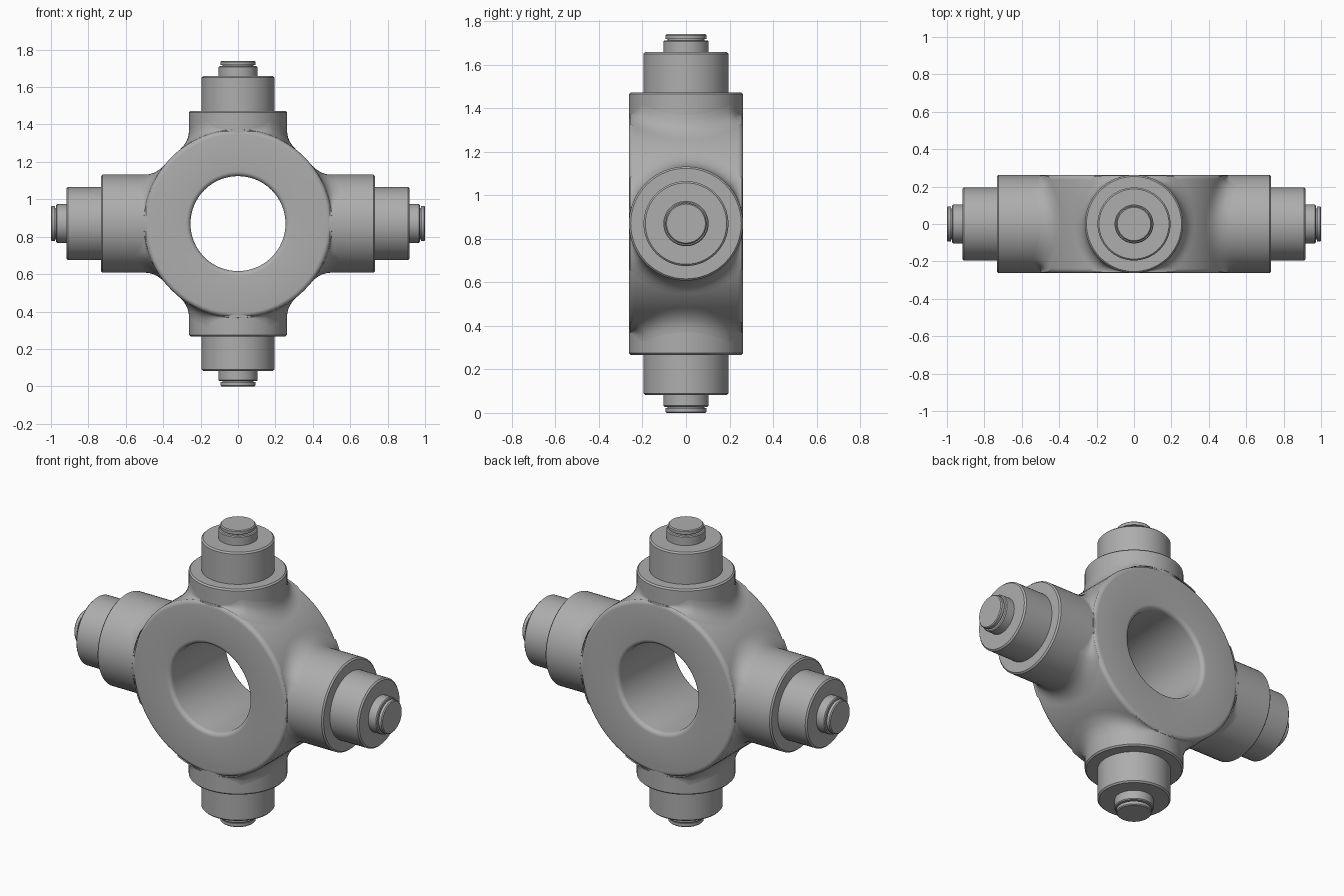
import bpy
from math import cos, sin, tau, sqrt, radians, pi
from mathutils import Matrix, Vector

cube = bpy.data.objects.get("Cube")
if cube:
    bpy.data.objects.remove(cube, do_unlink=True)

CENTRE = Vector((0, 0, 0.87))
HUB_R, BORE_R, HALF_DEPTH = 0.503, 0.254, 0.263
ARM_R, FILLET = 0.262, 0.07
SEGMENTS = 64

steel = bpy.data.materials.new("steel_grey")
steel.use_nodes = True
GREY = (0.42, 0.42, 0.42, 1)
steel.diffuse_color = GREY
steel.node_tree.nodes["Principled BSDF"].inputs["Base Color"].default_value = GREY


def make_object(name, verts, faces, matrix):
    mesh = bpy.data.meshes.new(name)
    mesh.from_pydata(verts, [], faces)
    mesh.materials.append(steel)
    obj = bpy.data.objects.new(name, mesh)
    bpy.context.collection.objects.link(obj)
    obj.matrix_world = matrix
    bpy.ops.object.select_all(action="DESELECT")
    obj.select_set(True)
    bpy.context.view_layer.objects.active = obj
    bpy.ops.object.shade_smooth_by_angle(angle=radians(35))
    return obj


def lathe(name, profile, matrix, closed=False):
    """Spin (radius, height) points around local z; open profiles get end caps."""
    n, rows = SEGMENTS, len(profile)
    verts = [(r * cos(tau * i / n), r * sin(tau * i / n), h)
             for r, h in profile for i in range(n)]
    faces = []
    for k in range(rows if closed else rows - 1):
        a, b = k * n, (k + 1) % rows * n
        for i in range(n):
            j = (i + 1) % n
            faces.append((a + i, a + j, b + j, b + i))
    if not closed:
        faces.append(tuple(reversed(range(n))))
        faces.append(tuple(range((rows - 1) * n, rows * n)))
    return make_object(name, verts, faces, matrix)


def rounded_corner(r, h, radius, start, steps=5):
    """Arc of profile points around the corner centre."""
    return [(r + radius * cos(start + pi / 2 * i / steps),
             h + radius * sin(start + pi / 2 * i / steps)) for i in range(steps + 1)]


# Hub ring with softened rims, bore running front to back
soft = 0.025
inner, outer, depth = BORE_R + soft, HUB_R - soft, HALF_DEPTH - soft
ring = (rounded_corner(outer, -depth, soft, -pi / 2)
        + rounded_corner(outer, depth, soft, 0)
        + rounded_corner(inner, depth, soft, pi / 2)
        + rounded_corner(inner, -depth, soft, pi))
lathe("hub_ring", ring, Matrix.Translation(CENTRE) @ Matrix.Rotation(pi / 2, 4, "X"), True)


def stepped_cylinder(name, radius, start, end, matrix, chamfer=0.008):
    lathe(name, [(radius, start), (radius, end - chamfer),
                 (radius - chamfer, end)], matrix)


def blend(name, matrix, steps=6):
    """Concave fillet between an arm and the round outside of the hub."""
    verts, faces, n = [], [], SEGMENTS
    for i in range(n):
        t = tau * i / n
        # The fillet narrows to nothing at the flat front and back faces
        room = (HALF_DEPTH - 0.005) / max(abs(sin(t)), 0.01) - ARM_R
        f = max(0.001, min(FILLET, room))

        def hub_height(rad):
            return sqrt(HUB_R ** 2 - (rad * cos(t)) ** 2)
        points = [(ARM_R, hub_height(ARM_R) + f),
                  (ARM_R, hub_height(ARM_R)),
                  (ARM_R + f, hub_height(ARM_R + f))]
        for k in range(steps + 1):
            s = k / steps
            weights = ((1 - s) ** 2, 2 * s * (1 - s), s * s)
            r = sum(w * p[0] for w, p in zip(weights, points))
            h = sum(w * p[1] for w, p in zip(weights, points))
            verts.append((r * cos(t), r * sin(t), h))
    row = steps + 1
    for i in range(n):
        a, b = i * row, (i + 1) % n * row
        for k in range(steps):
            faces.append((a + k + 1, b + k + 1, b + k, a + k))
    make_object(name, verts, faces, matrix)


# Four stepped arms; the upright pair is shorter
for side, angle, shorter in (("top", 0, 0.13), ("left", pi / 2, 0),
                             ("bottom", pi, 0.13), ("right", -pi / 2, 0)):
    m = Matrix.Translation(CENTRE) @ Matrix.Rotation(angle, 4, "Y")
    shoulder, journal, pin, tip = (d - shorter for d in (0.733, 0.918, 0.972, 1.0))
    stepped_cylinder(side + "_arm", ARM_R, 0.32, shoulder, m)
    stepped_cylinder(side + "_journal", 0.195, shoulder - 0.02, journal, m)
    stepped_cylinder(side + "_pin", 0.104, journal - 0.02, pin, m, 0.005)
    stepped_cylinder(side + "_pin_neck", 0.084, pin - 0.01, tip - 0.01, m, 0.002)
    stepped_cylinder(side + "_pin_cap", 0.094, pin + 0.006, tip, m, 0.005)
    blend(side + "_arm_blend", m)
